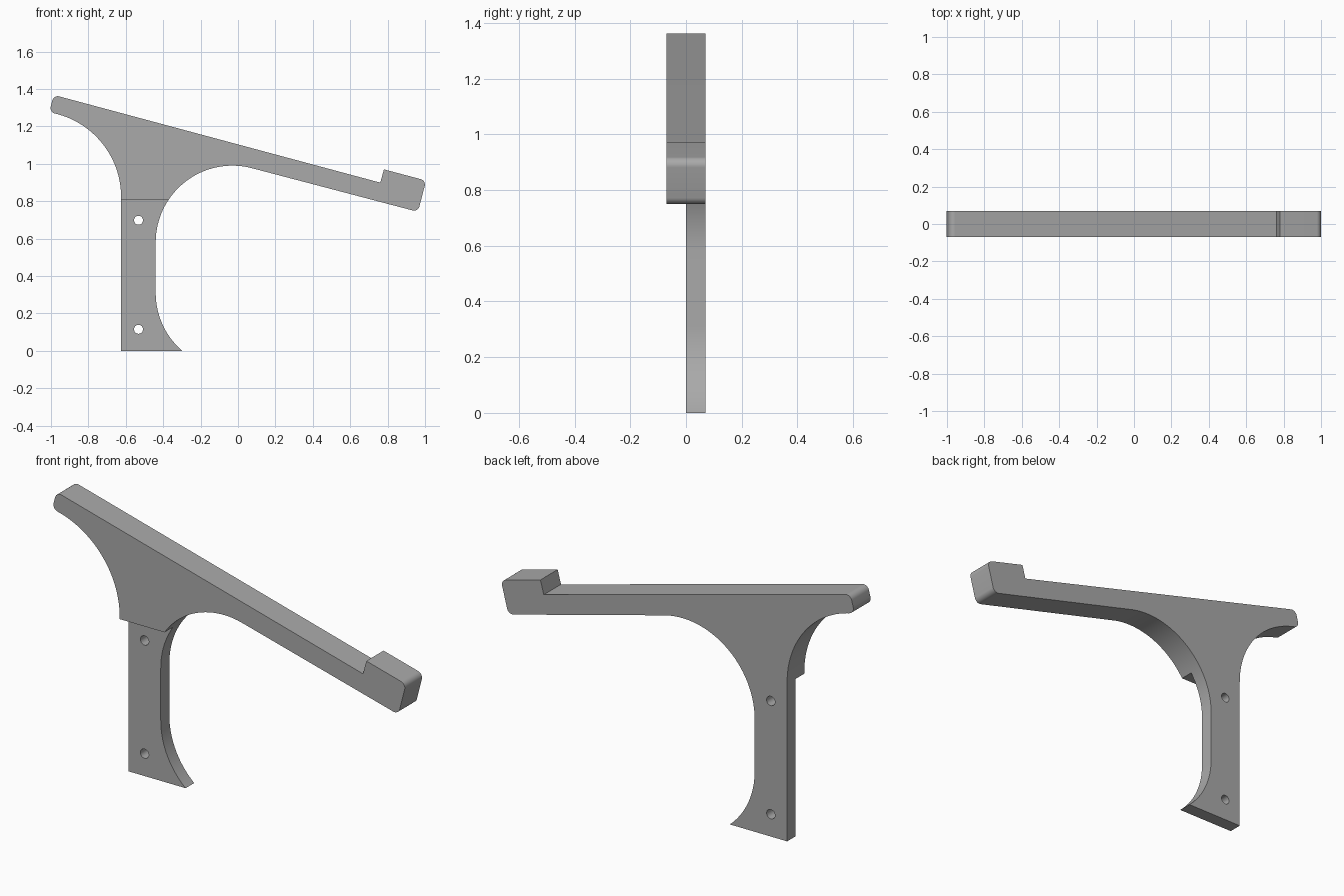
import bpy
import bmesh
from math import radians, pi
from mathutils import Vector, Matrix

if "Cube" in bpy.data.objects:
    bpy.data.objects.remove(bpy.data.objects["Cube"], do_unlink=True)

HALF = 0.07        # half the bracket's thickness
LEDGE = 0.81       # underside of the thick upper part
TILT = radians(-15)


def polar(angle, radius):
    return Matrix.Rotation(angle, 2) @ Vector((radius, 0))


def arc(cx, cz, radius, start, end, steps=32):
    """Points along a circle, angles in degrees."""
    return [Vector((cx, cz)) + polar(radians(start + (end - start) * i / steps), radius)
            for i in range(steps + 1)]


def fillet(x, z, sx, sz, radius=0.03, steps=10):
    """Round a square corner of the tilted arm; sx, sz point outwards."""
    turn = Matrix.Rotation(TILT, 2)
    centre = Vector((x, z)) - turn @ Vector((sx, sz)) * radius
    first = {(1, 1): 0, (-1, 1): 90, (-1, -1): 180, (1, -1): 270}[sx, sz]
    return [centre + polar(TILT + radians(first + 90 * i / steps), radius)
            for i in range(steps + 1)]


def mesh_object(name, bm):
    bmesh.ops.recalc_face_normals(bm, faces=bm.faces)
    mesh = bpy.data.meshes.new(name)
    bm.to_mesh(mesh)
    bm.free()
    obj = bpy.data.objects.new(name, mesh)
    bpy.context.collection.objects.link(obj)
    return obj


# Counter-clockwise outline: foot, inner curves, arm, end stop, tip, outer curve
outline = [Vector((-0.625, 0))]
outline += arc(-0.03, 0.31, 0.41, 229.1, 180)
outline += arc(-0.03, 0.58, 0.41, 180, 75, 48)
outline += fillet(0.962, 0.743, 1, -1)
outline += fillet(1.006, 0.910, 1, 1)
outline += [Vector((0.78, 0.97)), Vector((0.761, 0.899))]
outline += fillet(-0.985, 1.368, -1, 1)
outline += fillet(-1.009, 1.277, -1, -1)
outline += arc(-1.084, 0.822, 0.459, 75, 0, 40)

bm = bmesh.new()
face = bm.faces.new([bm.verts.new((p.x, -HALF, p.y)) for p in outline])
extruded = bmesh.ops.extrude_face_region(bm, geom=[face])["geom"]
bmesh.ops.translate(bm, vec=(0, 2 * HALF, 0),
                    verts=[v for v in extruded if isinstance(v, bmesh.types.BMVert)])
bracket = mesh_object("shelf_bracket", bm)

# Cutter that halves the leg's thickness
cutters = []
bm = bmesh.new()
bmesh.ops.create_cube(bm, size=1, matrix=Matrix.Translation((-0.45, -0.5, LEDGE - 0.5))
                      @ Matrix.Diagonal((0.6, 1, 1, 1)))
cutters.append(mesh_object("leg_recess_cutter", bm))

# Screw hole cutters
for z in (0.115, 0.698):
    bm = bmesh.new()
    bmesh.ops.create_cone(bm, cap_ends=True, segments=32, radius1=0.024, radius2=0.024, depth=0.5,
                          matrix=Matrix.Translation((-0.532, 0, z)) @ Matrix.Rotation(pi / 2, 4, 'X'))
    cutters.append(mesh_object("screw_hole_cutter", bm))

bpy.ops.object.select_all(action='DESELECT')
bracket.select_set(True)
bpy.context.view_layer.objects.active = bracket
for cutter in cutters:
    cutter.hide_render = True
    mod = bracket.modifiers.new(cutter.name, 'BOOLEAN')
    mod.operation = 'DIFFERENCE'
    mod.solver = 'EXACT'
    mod.object = cutter
    bpy.ops.object.modifier_apply(modifier=mod.name)
    bpy.data.objects.remove(cutter, do_unlink=True)

# Single grey finish
grey = bpy.data.materials.new("plain grey")
grey.use_nodes = True
colour = (0.4, 0.4, 0.4, 1)
grey.diffuse_color = colour
grey.node_tree.nodes["Principled BSDF"].inputs["Base Color"].default_value = colour
bracket.data.materials.clear()
bracket.data.materials.append(grey)
bpy.ops.object.shade_smooth_by_angle(angle=radians(30))
